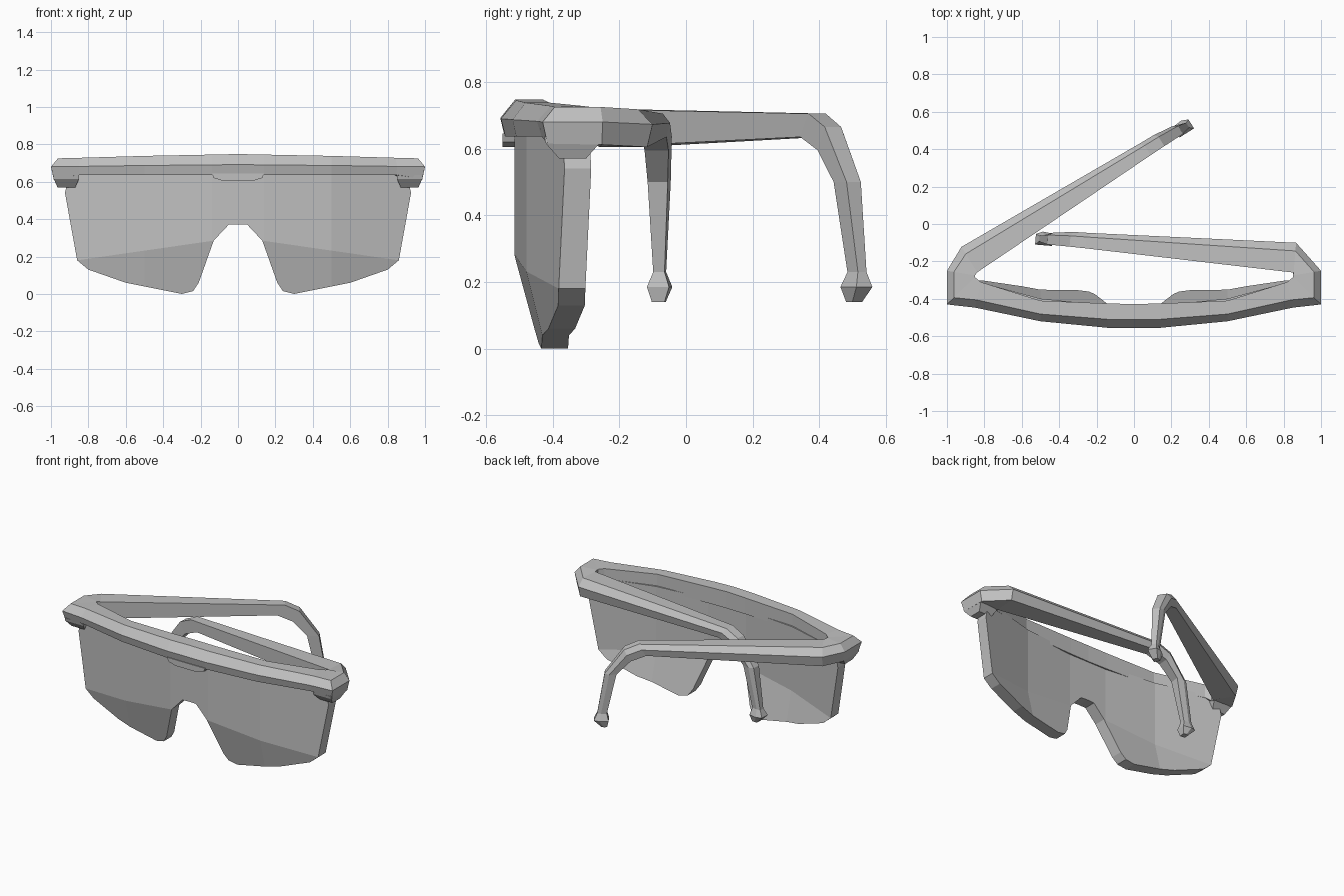
import bpy
import bmesh
from mathutils import Vector

cube = bpy.data.objects.get("Cube")
if cube:
    bpy.data.objects.remove(cube, do_unlink=True)

grey = bpy.data.materials.new("plain grey")
grey.use_nodes = True
COLOUR = (0.53, 0.53, 0.53, 1)
grey.diffuse_color = COLOUR
grey.node_tree.nodes["Principled BSDF"].inputs["Base Color"].default_value = COLOUR


def finish(bm, name):
    bmesh.ops.recalc_face_normals(bm, faces=bm.faces)
    mesh = bpy.data.meshes.new(name)
    bm.to_mesh(mesh)
    bm.free()
    mesh.materials.append(grey)
    obj = bpy.data.objects.new(name, mesh)
    bpy.context.collection.objects.link(obj)
    return obj


def loft(name, rings):
    """Skin a row of equal rings and cap both ends."""
    bm = bmesh.new()
    rows = [[bm.verts.new(p) for p in ring] for ring in rings]
    n = len(rows[0])
    for a, b in zip(rows, rows[1:]):
        for i in range(n):
            j = (i + 1) % n
            bm.faces.new((a[i], a[j], b[j], b[i]))
    bm.faces.new(rows[0])
    bm.faces.new(rows[-1])
    return finish(bm, name)


def brow_ring(side, outer, inner, top, mid, low, inset):
    """Five-sided section between an outer and an inner plan point."""
    o, i = Vector(outer), Vector(inner)
    plan = [(i, top), (o.lerp(i, inset), top), (o, mid), (o.lerp(i, 0.1), low), (i, low)]
    return [(side * p.x, p.y, z) for p, z in plan]


def arm_rings(origin, direction, side):
    """Arm sections: upper (s, z), lower (s, z), outer and inner half width."""
    d = Vector(direction).normalized()
    normal = Vector((d.y, -d.x)) * side
    if normal.y < 0:
        normal.negate()
    stations = [
        ((0, 0.718), (0, 0.605), 0.08, -0.08),
        ((1.117, 0.705), (1.07, 0.635), 0.042, -0.042),
        ((1.205, 0.665), (1.165, 0.595), 0.04, -0.04),
        ((1.325, 0.5), (1.252, 0.5), 0.028, -0.038),
        ((1.37, 0.23), (1.311, 0.23), 0.01, -0.026),
        ((1.39, 0.185), (1.3, 0.185), 0.028, -0.044),
        ((1.345, 0.14), (1.31, 0.14), 0.01, -0.03),
    ]
    rings = []
    for up, low, out, inn in stations:
        u, w = Vector(up), Vector(low)
        ring = []
        for sz, t in ((u, inn), (u, out * 0.45), (u.lerp(w, 0.4), out),
                      (w, out * 0.8), (w, inn)):
            p = Vector(origin) + d * sz.x + normal * t
            ring.append((p.x, p.y, sz.y))
        rings.append(ring)
    return rings


# Brow bar and both arms, one continuous band; the left arm is folded further in
half = [
    ((0.14, -0.555), (0.14, -0.425), 0.745, 0.69, 0.637, 0.35),
    ((0.5, -0.52), (0.5, -0.41), 0.738, 0.687, 0.637, 0.35),
    ((0.85, -0.447), (0.82, -0.31), 0.728, 0.682, 0.637, 0.3),
    ((1, -0.43), (0.85, -0.285), 0.725, 0.68, 0.615, 0.25),
    ((1, -0.25), (0.85, -0.275), 0.725, 0.68, 0.612, 0.25),
]
centre = brow_ring(1, (0, -0.557), (0, -0.428), 0.748, 0.692, 0.637, 0.35)
left = [brow_ring(1, *h) for h in half] + arm_rings((0.86, -0.18), (-0.9966, 0.082), 1)
right = [brow_ring(-1, *h) for h in half] + arm_rings((-0.88, -0.19), (0.847, 0.531), -1)
loft("frame_and_arms", right[::-1] + [centre] + left)


# Tapered hinge lugs under the frame corners
def rectangle(side, x0, x1, y0, y1, z):
    return [(side * x, y, z) for x, y in ((x0, y0), (x1, y0), (x1, y1), (x0, y1))]


for side, label in ((1, "left"), (-1, "right")):
    loft(label + "_hinge_lug", [
        rectangle(side, 0.85, 0.985, -0.425, -0.255, 0.635),
        rectangle(side, 0.85, 0.985, -0.42, -0.26, 0.615),
        rectangle(side, 0.87, 0.965, -0.38, -0.3, 0.57),
    ])

# Small bump below the middle of the brow bar
bump = [(-0.14, 0.645), (-0.13, 0.62), (-0.08, 0.605), (0.08, 0.605), (0.13, 0.62), (0.14, 0.645)]
loft("nose_bump", [[(x, y, z) for x, z in bump] for y in (-0.55, -0.5)])


# One-piece lens: half outline, cut along the facets, then bent
def fold_height(x):
    return 0.285 - 0.144 * (x - 0.13)


def lens_bend(x, z):
    if x < 0.14:
        y = -0.515
    elif x < 0.5:
        y = -0.515 + (x - 0.14) * 0.1
    else:
        y = -0.479 + (x - 0.5) * 0.27
    return y + 0.25 * max(0, fold_height(x) - z)


outline = [(-0.05, 0.66), (0.9, 0.66), (0.925, 0.54), (0.86, 0.18), (0.8, 0.13), (0.6, 0.06),
           (0.3, 0), (0.24, 0.015), (0.21, 0.06), (0.13, 0.285), (0.05, 0.37), (-0.05, 0.375)]
bm = bmesh.new()
face = bm.faces.new([bm.verts.new((x, 0, z)) for x, z in outline])
extruded = bmesh.ops.extrude_face_region(bm, geom=[face], use_keep_orig=True)
for v in extruded["geom"]:
    if isinstance(v, bmesh.types.BMVert):
        v.co.y += 0.08


def cut(point, normal, clear=False):
    bmesh.ops.bisect_plane(bm, geom=bm.verts[:] + bm.edges[:] + bm.faces[:], dist=0.0001,
                           plane_co=point, plane_no=normal, clear_inner=clear)


cut((0, 0, 0), (1, 0, 0), True)
for x in (0.14, 0.5):
    cut((x, 0, 0), (1, 0, 0))
cut((0.13, 0, fold_height(0.13)), (0.144, 0, 1))
for v in bm.verts:
    v.co.y += lens_bend(v.co.x, v.co.z)
lens = finish(bm, "lens")
mirror = lens.modifiers.new("Mirror", 'MIRROR')
mirror.use_axis[0] = True
mirror.use_clip = True
